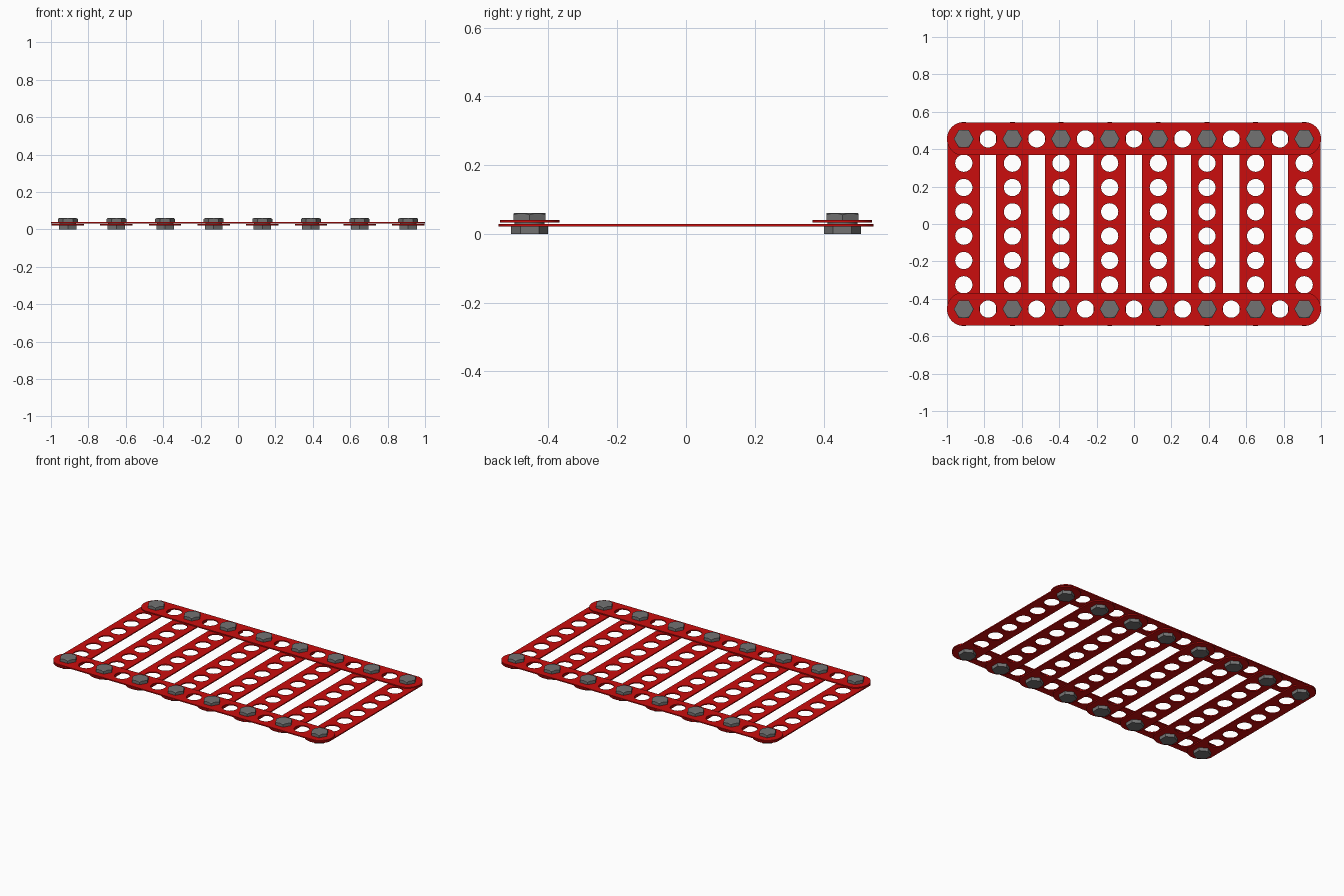
import bpy, bmesh, math

if "Cube" in bpy.data.objects:
    bpy.data.objects.remove(bpy.data.objects["Cube"])

PITCH, HOLE_R, HALF_W, END_R = 0.13, 0.046, 0.0865, 0.09
FLAT = 0.0465                      # half the width across the flats of a hex


def material(name, rgb):
    m = bpy.data.materials.new(name)
    m.diffuse_color = (*rgb, 1)
    m.use_nodes = True
    m.node_tree.nodes["Principled BSDF"].inputs["Base Color"].default_value = m.diffuse_color
    return m


red = material("red paint", (0.60, 0.004, 0.004))
grey = material("grey steel", (0.17, 0.17, 0.17))


def place(name, mesh, loc, turn=0):
    ob = bpy.data.objects.new(name, mesh)
    ob.location = loc
    ob.rotation_euler.z = turn
    bpy.context.collection.objects.link(ob)
    return ob


def smooth(ob):
    bpy.ops.object.select_all(action='DESELECT')
    ob.select_set(True)
    bpy.context.view_layer.objects.active = ob
    bpy.ops.object.shade_smooth_by_angle(angle=math.radians(25))


def strip_mesh(name, holes, thick):
    """Flat perforated strip along x with rounded ends, centred on z = 0."""
    cu = bpy.data.curves.new(name, 'CURVE')
    cu.dimensions, cu.fill_mode, cu.extrude = '2D', 'BOTH', thick / 2

    def loop(pts):
        s = cu.splines.new('POLY')
        s.points.add(len(pts) - 1)
        for p, (x, y) in zip(s.points, pts):
            p.co = (x, y, 0, 1)
        s.use_cyclic_u = True

    end = (holes - 1) * PITCH / 2
    a = math.asin(HALF_W / END_R)
    arc = [-a + 2 * a * i / 20 for i in range(21)]
    right = [(end + END_R * math.cos(t), END_R * math.sin(t)) for t in arc]
    loop(right + [(-x, -y) for x, y in right])
    for h in range(holes):
        cx = -end + h * PITCH
        loop([(cx + HOLE_R * math.cos(t), HOLE_R * math.sin(t))
              for t in (math.tau * i / 32 for i in range(32))])
    tmp = place(name, cu, (0, 0, 0))
    bpy.context.view_layer.update()
    me = bpy.data.meshes.new_from_object(
        tmp.evaluated_get(bpy.context.evaluated_depsgraph_get()))
    bpy.data.objects.remove(tmp)
    bm = bmesh.new()
    bm.from_mesh(me)
    bmesh.ops.remove_doubles(bm, verts=bm.verts, dist=1e-5)
    bmesh.ops.recalc_face_normals(bm, faces=bm.faces)
    bm.to_mesh(me)
    bm.free()
    me.materials.clear()
    me.materials.append(red)
    return me


def lathe(bm, rings):
    """Closed solid from stacked rings of points, bottom to top."""
    loops = [[bm.verts.new(p) for p in r] for r in rings]
    n = len(loops[0])
    for lo, hi in zip(loops, loops[1:]):
        for i in range(n):
            j = (i + 1) % n
            bm.faces.new((lo[i], lo[j], hi[j], hi[i]))
    bm.faces.new(loops[0][::-1])
    bm.faces.new(loops[-1])


def hex_rings(z0, z1, first_corner, chamfer):
    n = 36 if chamfer else 6
    base, edge, top = [], [], []
    for i in range(n):
        t = math.tau * i / n
        k = (t + 1e-9) % (math.pi / 3) - math.pi / 6
        r = FLAT / math.cos(k)
        c, s = math.cos(t + first_corner), math.sin(t + first_corner)
        base.append((r * c, r * s, z0))
        edge.append((r * c, r * s, z1 - 0.001 - (r - FLAT) * 0.6 if chamfer else z1))
        top.append(((FLAT - 0.002) * c, (FLAT - 0.002) * s, z1))
    return [base, edge, top] if chamfer else [base, edge]


def bolt_mesh():
    bm = bmesh.new()
    # chamfered head, plain nut turned by 30 degrees, and shank
    lathe(bm, hex_rings(0.040, 0.061, 0, True))
    lathe(bm, hex_rings(0.0, 0.022, math.pi / 6, False))
    shank = [[(0.044 * math.cos(math.tau * i / 24), 0.044 * math.sin(math.tau * i / 24), z)
              for i in range(24)] for z in (0.012, 0.050)]
    lathe(bm, shank)
    me = bpy.data.meshes.new("bolt_and_nut")
    bm.to_mesh(me)
    bm.free()
    me.materials.append(grey)
    return me


long_mesh = strip_mesh("long_strip", 15, 0.007)
cross_mesh = strip_mesh("cross_strip", 8, 0.007)
bolt = bolt_mesh()
ROW = 3.5 * PITCH

# two long strips on top
for side, y in (("front", -ROW), ("back", ROW)):
    long_ob = place(f"long_strip_{side}", long_mesh, (0, y, 0.0365))

# eight cross strips below, each bolted at both ends
for i in range(8):
    x = (2 * i - 7) * PITCH
    cross_ob = place(f"cross_strip_{i + 1}", cross_mesh, (x, 0, 0.0255), math.pi / 2)
    for side, y in (("front", -ROW), ("back", ROW)):
        bolt_ob = place(f"bolt_{side}_{i + 1}", bolt, (x, y, 0))

for ob in (long_ob, cross_ob, bolt_ob):
    smooth(ob)
